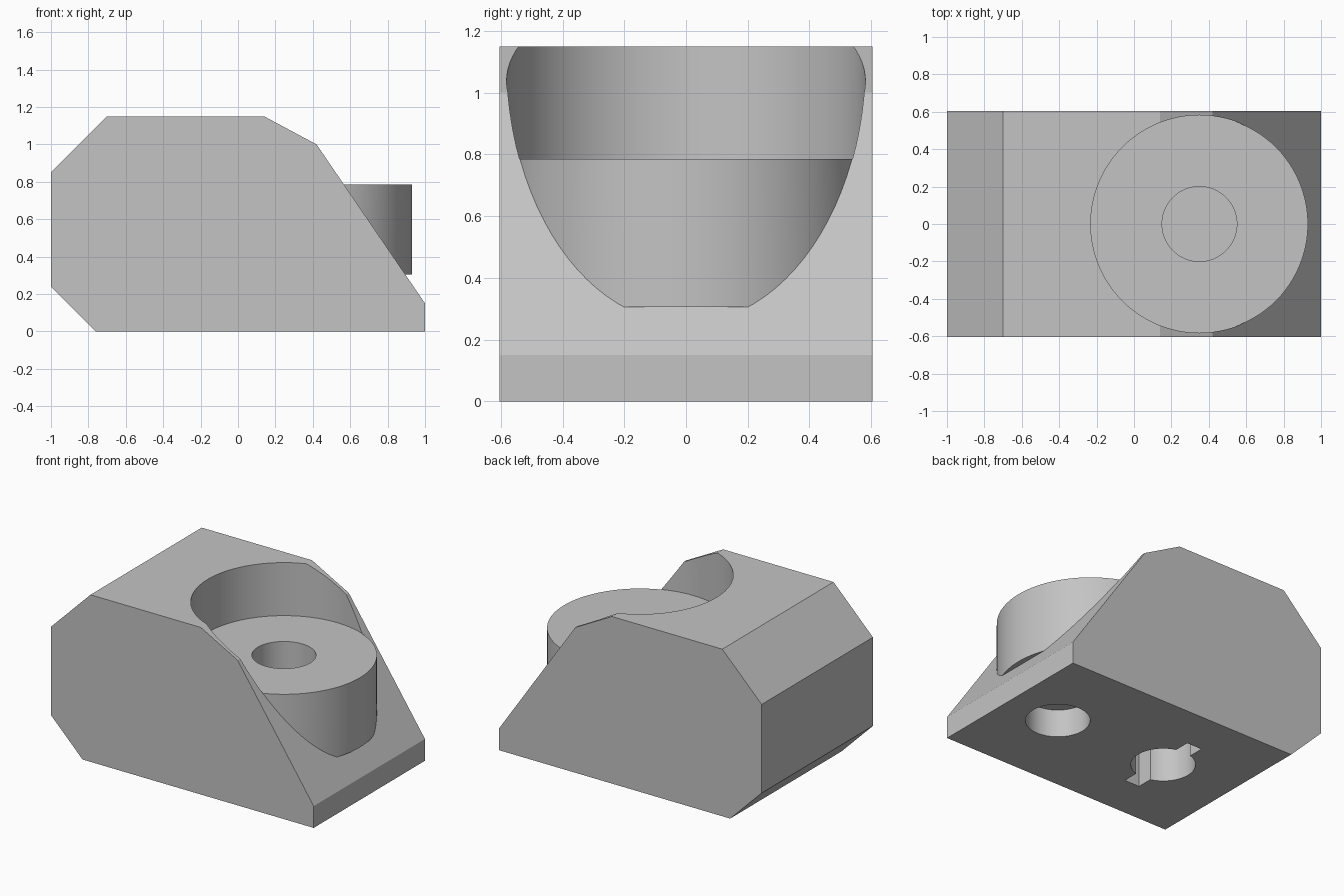
import bpy
import bmesh
import math

default = bpy.data.objects.get("Cube")
if default:
    bpy.data.objects.remove(default, do_unlink=True)

grey = bpy.data.materials.new("plain_grey")
grey.use_nodes = True
GREY = (0.55, 0.55, 0.55, 1)
grey.diffuse_color = GREY
grey.node_tree.nodes["Principled BSDF"].inputs["Base Color"].default_value = GREY


def finish(bm, name):
    bmesh.ops.recalc_face_normals(bm, faces=bm.faces)
    mesh = bpy.data.meshes.new(name)
    bm.to_mesh(mesh)
    bm.free()
    mesh.materials.append(grey)
    obj = bpy.data.objects.new(name, mesh)
    bpy.context.collection.objects.link(obj)
    return obj


def prism(name, profile, half_width):
    """Extrude an x-z outline symmetrically along y."""
    bm = bmesh.new()
    face = bm.faces.new([bm.verts.new((x, -half_width, z)) for x, z in profile])
    side = bmesh.ops.extrude_face_region(bm, geom=[face])["geom"]
    verts = [v for v in side if isinstance(v, bmesh.types.BMVert)]
    bmesh.ops.translate(bm, verts=verts, vec=(0, 2 * half_width, 0))
    return finish(bm, name)


def cylinder(name, x, radius, low, high):
    bm = bmesh.new()
    bmesh.ops.create_cone(bm, cap_ends=True, segments=96, radius1=radius,
                          radius2=radius, depth=high - low)
    bmesh.ops.translate(bm, verts=bm.verts, vec=(x, 0, (low + high) / 2))
    return finish(bm, name)


def combine(target, tool, operation):
    """Apply a boolean and drop the helper object."""
    tool.hide_render = True
    mod = target.modifiers.new(operation.lower(), "BOOLEAN")
    mod.operation = operation
    mod.solver = "EXACT"
    mod.object = tool
    bpy.context.view_layer.objects.active = target
    bpy.ops.object.modifier_apply(modifier=mod.name)
    bpy.data.objects.remove(tool, do_unlink=True)


# Chamfered wedge body
outline = [(-0.76, 0), (1, 0), (1, 0.15), (0.42, 1.0), (0.14, 1.15),
           (-0.7, 1.15), (-1, 0.85), (-1, 0.24)]
block = prism("wedge_block", outline, 0.605)

# Round boss on the slope, trimmed flat by the wide recess above it
BOSS_X = 0.35
combine(block, cylinder("boss", BOSS_X, 0.58, 0.305, 0.9), "UNION")
combine(block, cylinder("recess_cutter", BOSS_X, 0.5815, 0.785, 1.5), "DIFFERENCE")

# Blind hole in the boss top, and round pocket underneath
combine(block, cylinder("boss_hole_cutter", BOSS_X, 0.2, 0.4, 1.0), "DIFFERENCE")
combine(block, cylinder("pocket_cutter", 0.615, 0.2, -0.2, 0.19), "DIFFERENCE")

# Underside pocket with two side slots
KEY_X = -0.235
combine(block, cylinder("key_cutter", KEY_X, 0.2, -0.2, 0.4), "DIFFERENCE")
left, right = KEY_X - 0.057, KEY_X + 0.057
slot = prism("slot_cutter", [(left, -0.2), (right, -0.2), (right, 0.39), (left, 0.39)], 0.3)
combine(block, slot, "DIFFERENCE")

# Smooth walls with crisp edges
bpy.ops.object.select_all(action="DESELECT")
block.select_set(True)
bpy.context.view_layer.objects.active = block
bpy.ops.object.shade_smooth_by_angle(angle=math.radians(15))
